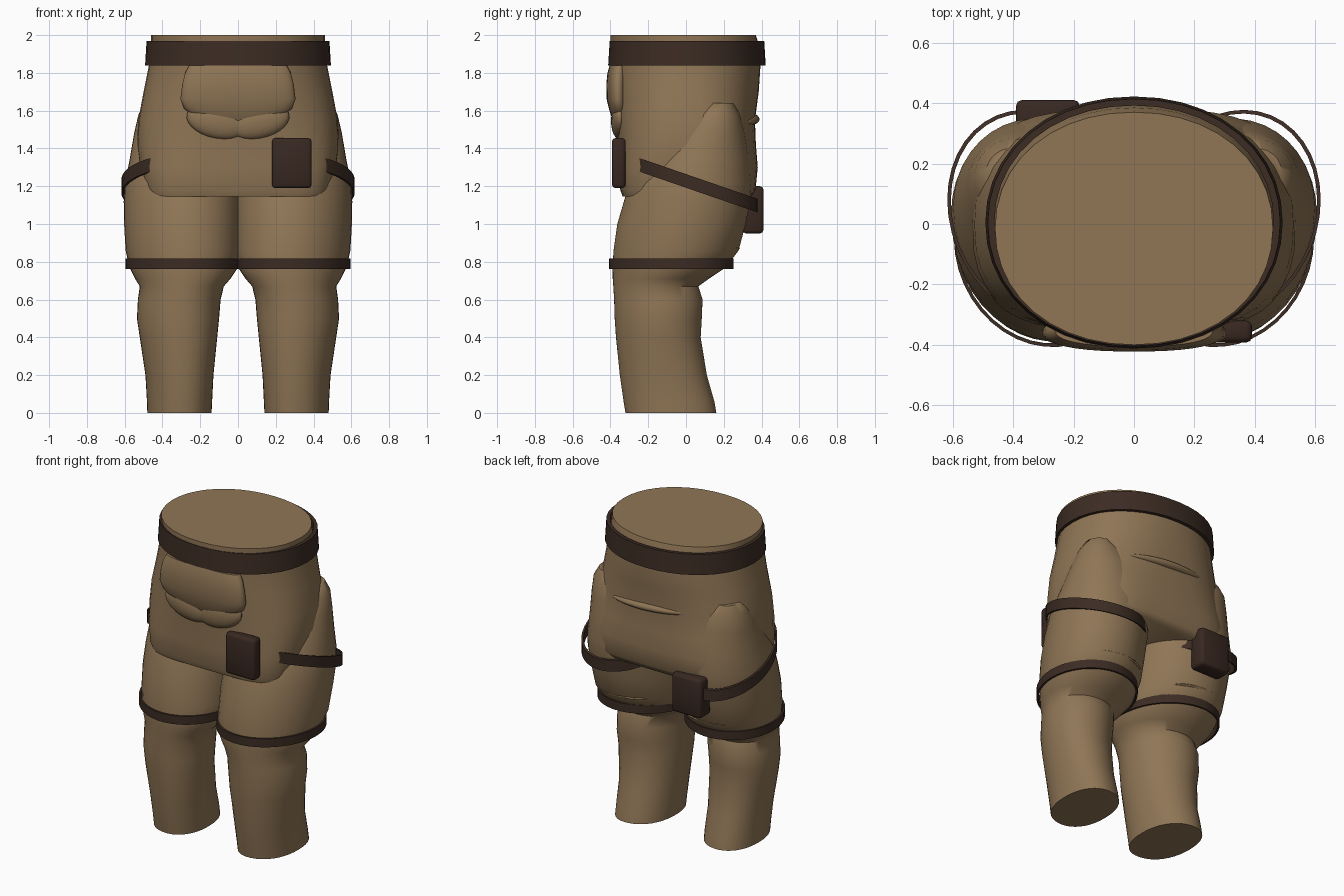
import bpy, bmesh, math

if "Cube" in bpy.data.objects:
    bpy.data.objects.remove(bpy.data.objects["Cube"])

def material(name, rgb):
    m = bpy.data.materials.new(name)
    m.diffuse_color = (*rgb, 1)
    m.use_nodes = True
    m.node_tree.nodes["Principled BSDF"].inputs["Base Color"].default_value = m.diffuse_color
    return m

TAN = material("tan_cloth", (0.276, 0.180, 0.092))
BELT = material("dark_leather", (0.045, 0.025, 0.017))
POUCH = material("pouch_leather", (0.040, 0.021, 0.015))

def finish(name, bm, mat, angle=40):
    bmesh.ops.recalc_face_normals(bm, faces=bm.faces[:])
    me = bpy.data.meshes.new(name)
    bm.to_mesh(me)
    bm.free()
    ob = bpy.data.objects.new(name, me)
    bpy.context.collection.objects.link(ob)
    me.materials.append(mat)
    bpy.ops.object.select_all(action='DESELECT')
    ob.select_set(True)
    bpy.context.view_layer.objects.active = ob
    bpy.ops.object.shade_smooth_by_angle(angle=math.radians(angle))
    return ob

def ring(x0, x1, y0, y1, n=2.0, shear=0.0, seg=40):
    """Superellipse filling a rectangle, skewed so its outer side sits further back."""
    pts = []
    for i in range(seg):
        a = 2 * math.pi * i / seg
        c, s = math.cos(a), math.sin(a)
        dx = (x1 - x0) / 2 * math.copysign(abs(c) ** (2 / n), c)
        dy = (y1 - y0) / 2 * math.copysign(abs(s) ** (2 / n), s)
        pts.append(((x0 + x1) / 2 + dx, (y0 + y1) / 2 + dy + shear * dx))
    return pts

def bridge(bm, a, b):
    for i in range(len(a)):
        j = (i + 1) % len(a)
        bm.faces.new((a[i], a[j], b[j], b[i]))

def loft(name, rows, mat, side=1, shear=0.0, angle=60):
    """Rows are z, x0, x1, y0, y1, squareness."""
    bm = bmesh.new()
    loops = [[bm.verts.new((side * x, y, r[0])) for x, y in ring(*r[1:], shear)] for r in rows]
    for a, b in zip(loops, loops[1:]):
        bridge(bm, a, b)
    bm.faces.new(loops[0])
    bm.faces.new(loops[-1])
    return finish(name, bm, mat, angle)

def band(name, box, z, h, side=1, slope=0.0, flare=0.0, n=2.0, t=0.012, shear=0.0):
    """Closed strap with rectangular section, optionally sloping along y."""
    x0, x1, y0, y1 = box
    bm = bmesh.new()
    loops = []
    for inset, dz in ((0, -h / 2), (flare, h / 2), (flare + t, h / 2), (t, -h / 2)):
        pts = ring(x0 + inset, x1 - inset, y0 + inset, y1 - inset, n, shear)
        loops.append([bm.verts.new((side * x, y, z + dz + slope * y)) for x, y in pts])
    for k in range(4):
        bridge(bm, loops[k], loops[(k + 1) % 4])
    return finish(name, bm, BELT)

def box(name, lo, hi, mat, bevel=0.018):
    bm = bmesh.new()
    bmesh.ops.create_cube(bm, size=1)
    for v in bm.verts:
        v.co = [(l + h) / 2 + c * (h - l) for l, h, c in zip(lo, hi, v.co)]
    bmesh.ops.bevel(bm, geom=bm.edges[:], offset=bevel, segments=2, affect='EDGES', profile=0.5)
    return finish(name, bm, mat, 50)

def puff(name, centre, radii, tilt=0.0, bend=0.0):
    """Soft cloth bulge, tilted in the front plane and bent round the body."""
    bm = bmesh.new()
    bmesh.ops.create_uvsphere(bm, u_segments=24, v_segments=14, radius=1)
    for v in bm.verts:
        x, y, z = [c * r for c, r in zip(v.co, radii)]
        v.co = (centre[0] + x * math.cos(tilt) - z * math.sin(tilt),
                centre[1] + y - bend * x * x,
                centre[2] + x * math.sin(tilt) + z * math.cos(tilt))
    return finish(name, bm, TAN, 60)

# Trunk: round waist growing into a boxier hem
loft("trunk", [
    (1.145, -.48, .48, -.335, .345, 4.2),
    (1.18, -.495, .495, -.348, .368, 4.0),
    (1.30, -.52, .52, -.355, .38, 3.4),
    (1.42, -.535, .535, -.36, .37, 2.8),
    (1.55, -.528, .528, -.37, .365, 2.5),
    (1.70, -.50, .50, -.385, .385, 2.25),
    (1.85, -.47, .47, -.395, .395, 2.15),
    (1.95, -.46, .46, -.40, .385, 2.1),
    (2.00, -.46, .46, -.40, .37, 2.1)], TAN)

LEG = [
    (0.00, .14, .48, -.32, .16, 2.2),
    (0.06, .137, .482, -.33, .15, 2.15),
    (0.20, .13, .49, -.35, .11, 2.1),
    (0.40, .11, .52, -.37, .077, 2.05),
    (0.50, .10, .535, -.377, .083, 2.0),
    (0.60, .092, .53, -.38, .087, 2.0),
    (0.67, .075, .52, -.384, .065, 2.0),
    (0.71, .04, .545, -.387, .12, 2.0),
    (0.77, .0, .575, -.388, .21, 2.0),
    (0.86, -.01, .595, -.383, .278, 2.0),
    (1.00, -.012, .603, -.363, .315, 2.0),
    (1.12, -.012, .605, -.328, .34, 2.0),
    (1.22, -.01, .598, -.297, .348, 2.0),
    (1.34, .02, .574, -.22, .335, 2.0),
    (1.48, .08, .55, -.11, .312, 2.0),
    (1.58, .20, .527, -.01, .285, 2.0),
    (1.64, .30, .49, .06, .25, 2.0)]

for side, tag in ((1, "right"), (-1, "left")):
    loft(tag + "_leg", LEG, TAN, side, shear=.1)
    # Straps around the thigh
    band(tag + "_thigh_strap", (-.004, .596, -.406, .252), .79, .055, side, n=2.0, shear=.1)
    band(tag + "_hip_strap", (.02, .618, -.315, .374), 1.228, .072, side, slope=-.345, shear=.17)
    # Crease under the seat
    puff(tag + "_seat_fold", (side * .31, .195, .872), (.19, .09, .018), bend=.3)
    # Lower lobes of the front bulge
    puff(tag + "_belly_fold", (side * .11, -.352, 1.545), (.165, .045, .092), side * .22)

# Belt
band("belt", (-.492, .492, -.412, .422), 1.905, .13, flare=.008, n=2.08, t=.022)

# Gathered cloth at the front
loft("front_bulge", [
    (1.53, -.15, .15, -.375, -.30, 2.6),
    (1.57, -.23, .23, -.395, -.30, 2.6),
    (1.61, -.285, .285, -.408, -.30, 2.5),
    (1.66, -.305, .305, -.42, -.30, 2.4),
    (1.74, -.295, .295, -.422, -.30, 2.4),
    (1.80, -.28, .28, -.416, -.30, 2.4),
    (1.838, -.26, .26, -.405, -.30, 2.4)], TAN)

# Fold across the back
puff("back_fold", (.02, .357, 1.555), (.29, .032, .024), -.06, bend=.45)

# Pouches
box("front_pouch", (.18, -.392, 1.19), (.39, -.32, 1.455), POUCH)
box("back_pouch", (-.39, .30, .95), (-.18, .41, 1.20), POUCH)
